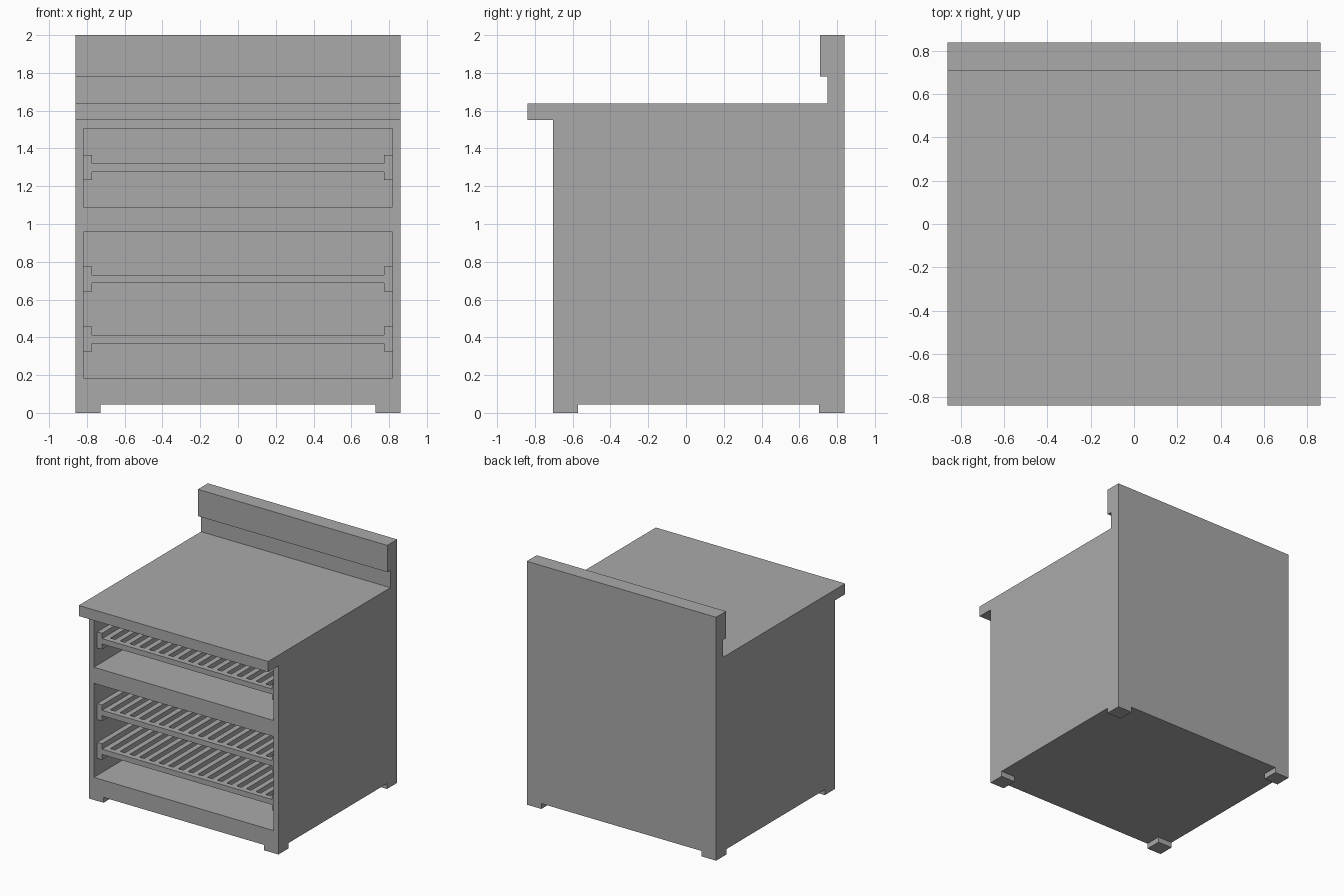
import bpy
import bmesh
from mathutils import Vector

default = bpy.data.objects.get("Cube")
if default:
    bpy.data.objects.remove(default, do_unlink=True)

U = 0.0442                      # wall thickness
W, D = 0.861, 0.838             # half width and half depth
FRONT = -D + 3 * U              # front plane of the oven body
BACK = D - U                    # inner face of the back wall
INNER = W - U                   # inner face of the side walls
FOOT = 3 * U

grey = bpy.data.materials.new("plain_grey")
grey.use_nodes = True
grey.diffuse_color = (0.4, 0.4, 0.4, 1)
grey.node_tree.nodes["Principled BSDF"].inputs["Base Color"].default_value = (0.4, 0.4, 0.4, 1)


def make_object(name, bm):
    bmesh.ops.recalc_face_normals(bm, faces=bm.faces)
    mesh = bpy.data.meshes.new(name)
    bm.to_mesh(mesh)
    bm.free()
    mesh.materials.append(grey)
    obj = bpy.data.objects.new(name, mesh)
    bpy.context.collection.objects.link(obj)
    return obj


def add_box(bm, lo, hi):
    lo, hi = Vector(lo), Vector(hi)
    verts = bmesh.ops.create_cube(bm, size=1)["verts"]
    for v in verts:
        v.co = (lo + hi) / 2 + v.co * (hi - lo)


def extrude(bm, faces, offset):
    new = bmesh.ops.extrude_face_region(bm, geom=faces)["geom"]
    moved = [v for v in new if isinstance(v, bmesh.types.BMVert)]
    bmesh.ops.translate(bm, verts=moved, vec=offset)


def cut(target, lo, hi):
    bm = bmesh.new()
    add_box(bm, lo, hi)
    cutter = make_object("cutter", bm)
    cutter.hide_render = True
    mod = target.modifiers.new("cut", "BOOLEAN")
    mod.operation = "DIFFERENCE"
    mod.solver = "EXACT"
    mod.object = cutter
    bpy.context.view_layer.objects.active = target
    bpy.ops.object.modifier_apply(modifier=mod.name)
    bpy.data.objects.remove(cutter, do_unlink=True)


# Body: side profile with overhanging worktop and stepped backsplash
profile = [(FRONT, 0), (D, 0), (D, 2), (FRONT + 32 * U, 2), (FRONT + 32 * U, 1.78),
           (D - 2 * U, 1.78), (D - 2 * U, 1.637), (-D, 1.637), (-D, 1.55), (FRONT, 1.55)]
bm = bmesh.new()
side = bm.faces.new([bm.verts.new((-W, y, z)) for y, z in profile])
extrude(bm, [side], (2 * W, 0, 0))
body = make_object("stove_body", bm)

# Two oven compartments
for low, high in ((1.09, 1.505), (0.185, 0.958)):
    cut(body, (-INNER, -1, low), (INNER, BACK, high))

# Gaps under the body leave four corner feet
cut(body, (-W + FOOT, -1, -1), (W - FOOT, 1, U))
cut(body, (-1, FRONT + FOOT, -1), (1, D - FOOT, U))


# Oven racks: slotted shelf between two side rails
def rack(name, z):
    half, front, slots = INNER - U, FRONT + U, 17
    columns = 2 * slots + 1
    ys = (front, front + U, BACK - U, BACK)
    bm = bmesh.new()
    grid = [[bm.verts.new((-half + 2 * half * i / columns, y, z - U / 2))
             for i in range(columns + 1)] for y in ys]
    for j in range(3):
        for i in range(columns):
            if j != 1 or i % 2 == 0:
                bm.faces.new((grid[j][i], grid[j][i + 1],
                              grid[j + 1][i + 1], grid[j + 1][i]))
    extrude(bm, bm.faces[:], (0, 0, U))
    for a, b in ((-INNER, -half), (half, INNER)):
        add_box(bm, (a, front, z - 1.5 * U), (b, BACK, z + 1.5 * U))
    make_object(name, bm)


for name, z in (("upper_oven_rack", 1.298), ("lower_oven_top_rack", 0.709),
                ("lower_oven_bottom_rack", 0.39)):
    rack(name, z)
